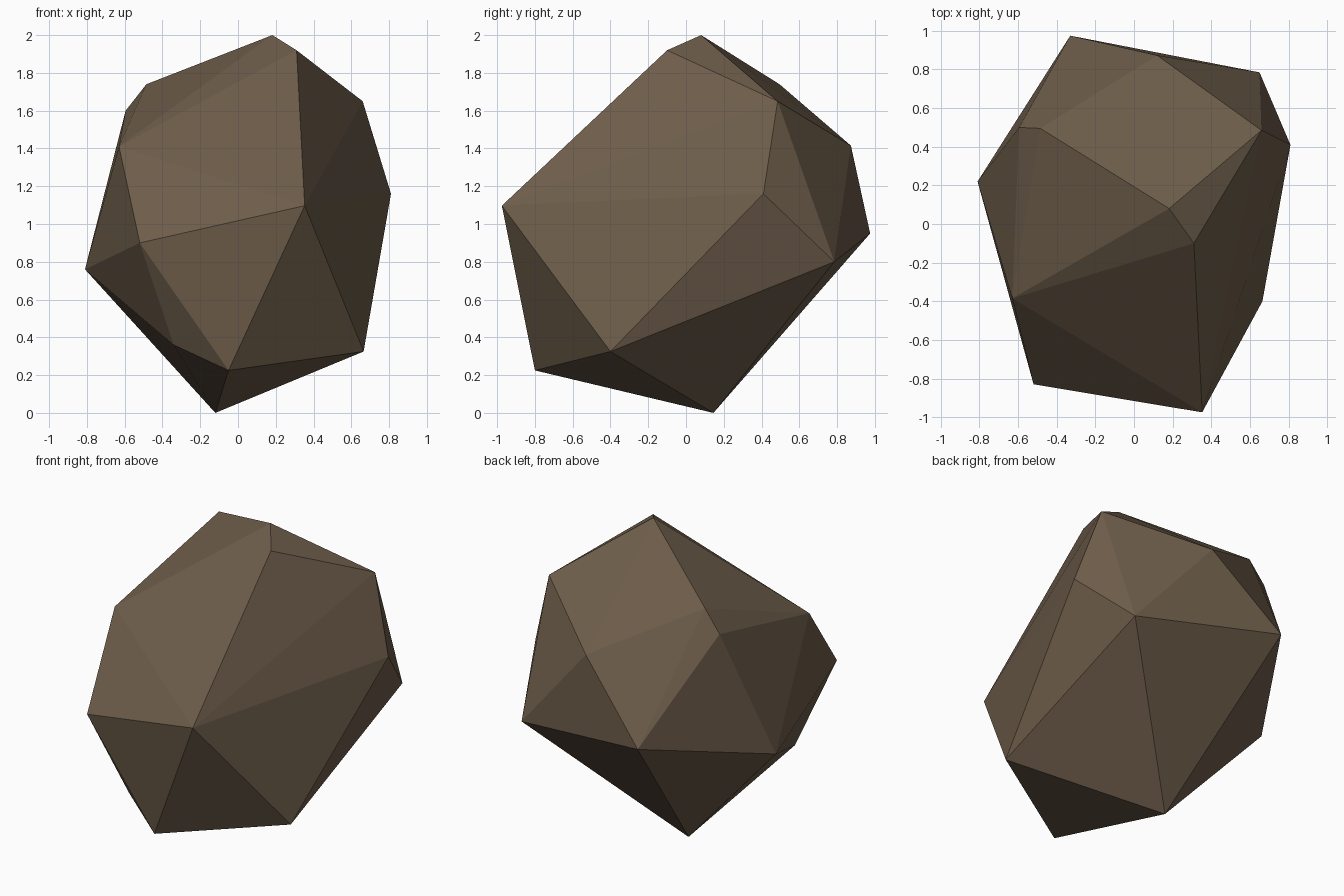
import bpy
import bmesh

# Corner points of the faceted boulder, grouped by height band
BASE = [(-0.12, 0.145, 0.0), (-0.05, -0.80, 0.225), (0.665, -0.40, 0.325), (-0.34, -0.65, 0.36)]
WAIST = [(-0.81, 0.22, 0.76), (-0.52, -0.83, 0.90), (0.353, -0.975, 1.097),
         (0.81, 0.41, 1.16), (0.65, 0.785, 0.80), (-0.33, 0.975, 0.95)]
SHOULDER = [(-0.63, -0.385, 1.41), (0.12, 0.873, 1.415), (-0.595, 0.50, 1.60)]
CROWN = [(0.66, 0.485, 1.65), (-0.485, 0.495, 1.74), (0.31, -0.10, 1.92), (0.182, 0.08, 2.0)]

# Stone colour
stone = bpy.data.materials.new("brown_stone")
stone.diffuse_color = (0.155, 0.110, 0.069, 1.0)

# Boulder: convex shell stretched round the corner points, flat facets
bm = bmesh.new()
for co in BASE + WAIST + SHOULDER + CROWN:
    bm.verts.new(co)
bmesh.ops.convex_hull(bm, input=bm.verts[:])
bmesh.ops.recalc_face_normals(bm, faces=bm.faces[:])
mesh = bpy.data.meshes.new("boulder")
bm.to_mesh(mesh)
bm.free()
mesh.materials.append(stone)
boulder = bpy.data.objects.new("boulder", mesh)
bpy.context.collection.objects.link(boulder)
